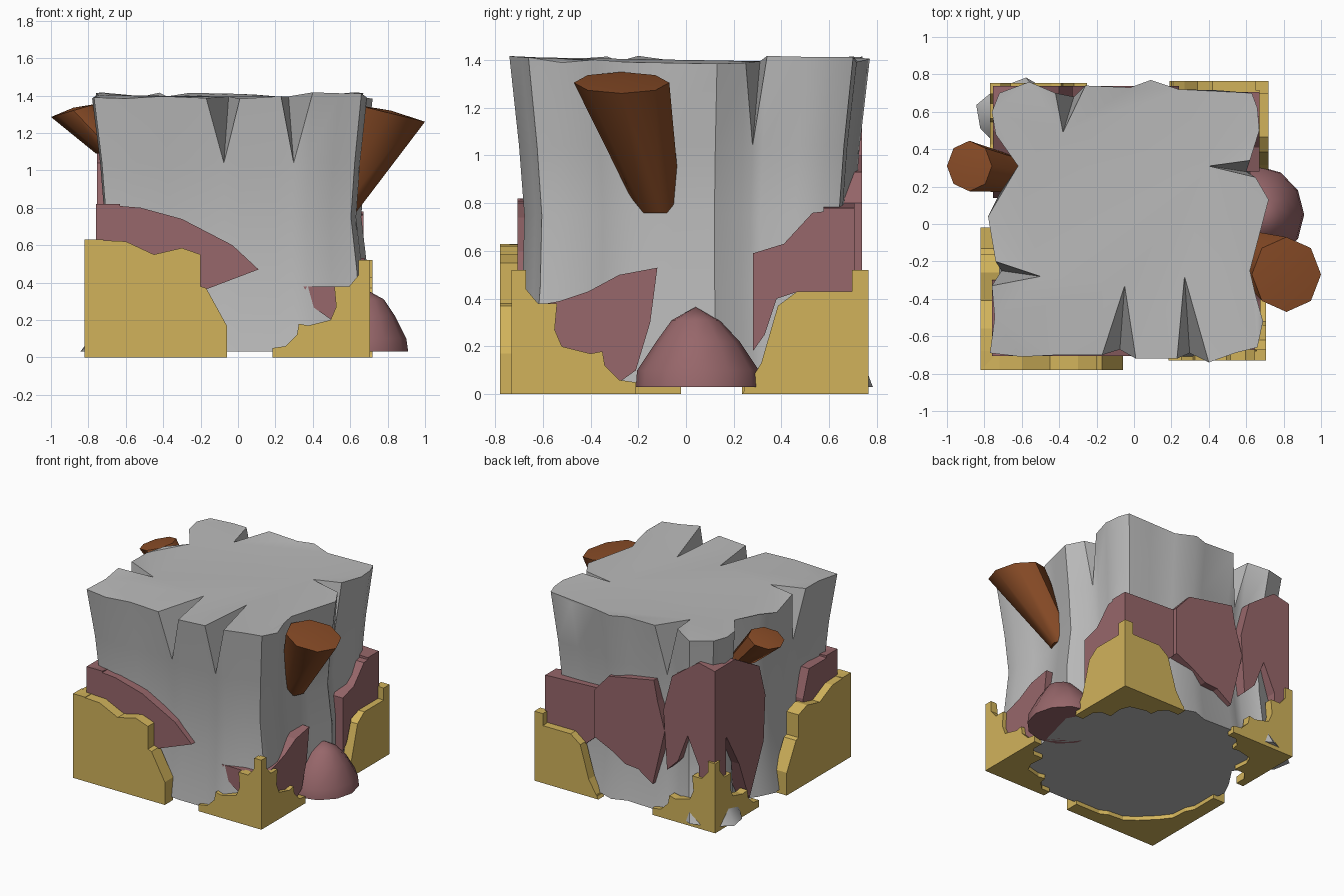
import bpy, bmesh, math, random
from mathutils import Vector

if "Cube" in bpy.data.objects:
    bpy.data.objects.remove(bpy.data.objects["Cube"])
random.seed(4)

def material(name, rgb):
    m = bpy.data.materials.new(name)
    m.diffuse_color = (*rgb, 1)
    m.use_nodes = True
    m.node_tree.nodes["Principled BSDF"].inputs["Base Color"].default_value = m.diffuse_color
    return m

STONE = material("grey stone", (0.49, 0.49, 0.49))
GOLD = material("gold trim", (0.64, 0.45, 0.105))
PINK = material("dusty pink", (0.31, 0.135, 0.145))
WOOD = material("brown stump", (0.25, 0.072, 0.02))

def finish(bm, name, mat, angle=None):
    bmesh.ops.recalc_face_normals(bm, faces=bm.faces)
    me = bpy.data.meshes.new(name)
    bm.to_mesh(me)
    bm.free()
    me.materials.append(mat)
    ob = bpy.data.objects.new(name, me)
    bpy.context.collection.objects.link(ob)
    if angle:
        bpy.ops.object.select_all(action='DESELECT')
        ob.select_set(True)
        bpy.context.view_layer.objects.active = ob
        bpy.ops.object.shade_smooth_by_angle(angle=math.radians(angle))
    return ob

def slab(bm, pts, offset):
    """Closed prism from a flat outline and an offset vector."""
    a = [bm.verts.new(p) for p in pts]
    b = [bm.verts.new(Vector(p) + Vector(offset)) for p in pts]
    n = len(a)
    faces = [bm.faces.new(a), bm.faces.new(b[::-1])]
    for i in range(n):
        j = (i + 1) % n
        faces.append(bm.faces.new((a[j], a[i], b[i], b[j])))
    bmesh.ops.recalc_face_normals(bm, faces=faces)

# Stone block: outline seen from above, True marks the inner tip of a crack
outline = [(-.77, -.69), (-.6, -.71), (-.4, -.7), (-.17, -.70), (-.05, -.33, True), (.01, -.72),
           (.23, -.72), (.27, -.28, True), (.40, -.74), (.54, -.69), (.66, -.66), (.69, -.52),
           (.65, -.38), (.62, -.25), (.67, -.06), (.72, .13), (.65, .25), (.40, .31, True),
           (.62, .34), (.67, .5), (.66, .62), (.63, .7), (.45, .715), (.24, .72), (.09, .77),
           (-.02, .73), (-.26, .74), (-.38, .49, True), (-.42, .70), (-.56, .76), (-.72, .70),
           (-.76, .6), (-.74, .48), (-.62, .31), (-.72, .16), (-.78, .04), (-.74, -.2),
           (-.5, -.28, True), (-.76, -.33), (-.745, -.5)]
N = len(outline)
bm = bmesh.new()
rings = []
for z, s in [(.03, .985), (.18, .955), (.45, .925), (.75, .915), (1.04, .945), (1.39, 1)]:
    ring = []
    for i, p in enumerate(outline):
        x, y = p[:2]
        zz = z
        if z > 1.2:
            zz += 0.005 if len(p) > 2 else random.uniform(-.01, .03)
        elif len(p) > 2:
            q, r = outline[i - 1], outline[(i + 1) % N]
            x, y = (q[0] + r[0]) / 2, (q[1] + r[1]) / 2
        kx = ky = s
        if x > .55 and z < .6:                  # right wall widens towards the ground
            kx = max(s, .965)
        if z < .1 and x < -.5 and y > .35:      # flared foot
            kx, ky = (1.11, 1.06) if x < -.73 else (1.03, 1.03)
        ring.append(bm.verts.new((x * kx, y * ky, zz)))
    rings.append(ring)
for lo, hi in zip(rings, rings[1:]):
    for i in range(N):
        j = (i + 1) % N
        if hi is rings[-1] and len(outline[j]) > 2:
            bm.faces.new((lo[i], lo[j], hi[i]))
            bm.faces.new((hi[i], lo[j], hi[j]))
        elif hi is rings[-1] and len(outline[i]) > 2:
            bm.faces.new((lo[i], lo[j], hi[j]))
            bm.faces.new((lo[i], hi[j], hi[i]))
        else:
            bm.faces.new((lo[i], lo[j], hi[j], hi[i]))
bm.faces.new(rings[0][::-1])
top = bm.faces.new(rings[-1])
bm.normal_update()
bmesh.ops.triangulate(bm, faces=[top], ngon_method='EAR_CLIP')
finish(bm, "stone_block", STONE, 42)

# Gold corner guards: (distance from corner, height) profiles
stepped = [(0, 0), (.52, 0), (.52, .05), (.45, .06), (.39, .12), (.38, .18), (.33, .17), (.21, .2),
           (.18, .27), (.19, .38), (.11, .38), (.06, .44), (.05, .52), (0, .52)]
sloped = [(0, 0), (.53, 0), (.45, .13), (.38, .37), (.3, .43), (.05, .43), (.05, .52), (0, .52)]
tall = [(0, 0), (.76, 0), (.76, .17), (.65, .37), (.62, .38), (.62, .55), (.52, .585), (.37, .55),
        (.22, .62), (0, .63)]
lip = [(0, 0), (.76, 0), (.7, .09), (.6, .08), (.5, .13), (.38, .14), (.3, .2), (.2, .3),
       (.14, .38), (.13, .5), (.08, .6), (.09, .7), (0, .76)]

def guard(name, px, py, profile, base, t):
    sx, sy = (-1 if px > 0 else 1), (-1 if py > 0 else 1)
    bm = bmesh.new()
    slab(bm, [(px + sx * u, py, v) for u, v in profile], (0, sy * t, 0))
    slab(bm, [(px, py + sy * u, v) for u, v in profile], (sx * t, 0, 0))
    slab(bm, [(px + sx * u, py + sy * v, 0) for u, v in base], (0, 0, .03))
    finish(bm, name, GOLD)

guard("front_left_guard", -.82, -.78, tall, lip, .1)
guard("front_right_guard", .705, -.73, stepped, stepped, .06)
guard("back_left_guard", -.77, .755, stepped, stepped, .06)
guard("back_right_guard", .72, .765, sloped, stepped, .07)

# Pink rock layers: outlines on the x-facing and y-facing walls
def layer(name, y_plane, y_pts, x_plane, x_pts, t=.13):
    bm = bmesh.new()
    slab(bm, [(a, y_plane, z) for a, z in y_pts], (0, -math.copysign(t, y_plane), 0))
    if x_pts:
        slab(bm, [(x_plane, a, z) for a, z in x_pts], (-math.copysign(t, x_plane), 0, 0))
    finish(bm, name, PINK)

layer("front_left_layer",
      -.705, [(-.76, .82), (-.52, .80), (-.3, .74), (-.03, .6), (.11, .47), (-.18, .36), (-.3, .2), (-.76, .2)],
      -.76, [(-.705, .82), (-.55, .8), (-.37, .8), (-.3, .6), (-.3, .35), (-.705, .2)])
layer("front_right_layer",
      -.69, [(.35, .38), (.53, .38), (.67, .36), (.67, .1), (.5, .2), (.4, .27)],
      .675, [(-.69, .36), (-.53, .39), (-.41, .43), (-.28, .5), (-.12, .53), (-.15, .3), (-.21, .1),
             (-.28, .05), (-.35, .12), (-.69, .1)])
layer("back_left_layer",
      .738, [(-.755, 1.2), (-.62, 1.23), (-.40, 1.07), (-.33, .8), (-.36, .36), (-.45, .45), (-.53, .66),
             (-.65, .4), (-.755, .35)],
      -.755, [(.738, 1.2), (.5, 1.2), (.21, 1.04), (.14, .8), (.16, .46), (.33, .09), (.45, .4), (.6, .66),
              (.68, .4), (.738, .35)])
layer("back_middle_layer",
      .737, [(.24, .8), (.125, .93), (-.25, 1.0), (-.28, .85), (-.34, .64), (-.24, .22), (-.12, .3),
             (-.01, .31), (.1, .38), (.24, .445)], 0, None)
layer("back_right_layer",
      .705, [(.672, .78), (.24, .8), (.24, .44), (.4, .3), (.672, .2)],
      .672, [(.705, .78), (.53, .76), (.41, .63), (.28, .59), (.28, .18), (.33, .25), (.38, .4),
             (.47, .43), (.52, .3), (.705, .2)])

# Broken stumps and boulder: stacks of elliptical rings, closed by a fan
def stack(name, rings, sides, mat, angle, cap_tilt=0, peak=.015):
    bm = bmesh.new()
    loops = []
    for k, (cx, cy, cz, rx, ry) in enumerate(rings):
        tilt = cap_tilt if k == len(rings) - 1 else 0
        loops.append([bm.verts.new((cx + rx * math.cos(a), cy + ry * math.sin(a), cz + tilt * math.cos(a)))
                      for a in (2 * math.pi * i / sides for i in range(sides))])
    for lo, hi in zip(loops, loops[1:]):
        for i in range(sides):
            j = (i + 1) % sides
            bm.faces.new((lo[i], lo[j], hi[j], hi[i]))
    bm.faces.new(loops[0][::-1])
    tip = bm.verts.new(Vector(rings[-1][:3]) + Vector((0, 0, peak)))
    for i in range(sides):
        bm.faces.new((loops[-1][i], loops[-1][(i + 1) % sides], tip))
    finish(bm, name, mat, angle)

stack("right_stump", [(.53, -.11, .76, .09, .09), (.815, -.27, 1.305, .185, .2)], 8, WOOD, 48, -.045)
stack("left_stump", [(-.66, .27, 1.09, .1, .1), (-.88, .31, 1.32, .12, .135)], 8, WOOD, 48, .035)
stack("side_boulder", [(.66, .05, .03, .25, .26), (.66, .05, .1, .24, .255), (.67, .05, .22, .17, .175),
                       (.68, .04, .31, .10, .10)], 12, PINK, 50, 0, .055)
